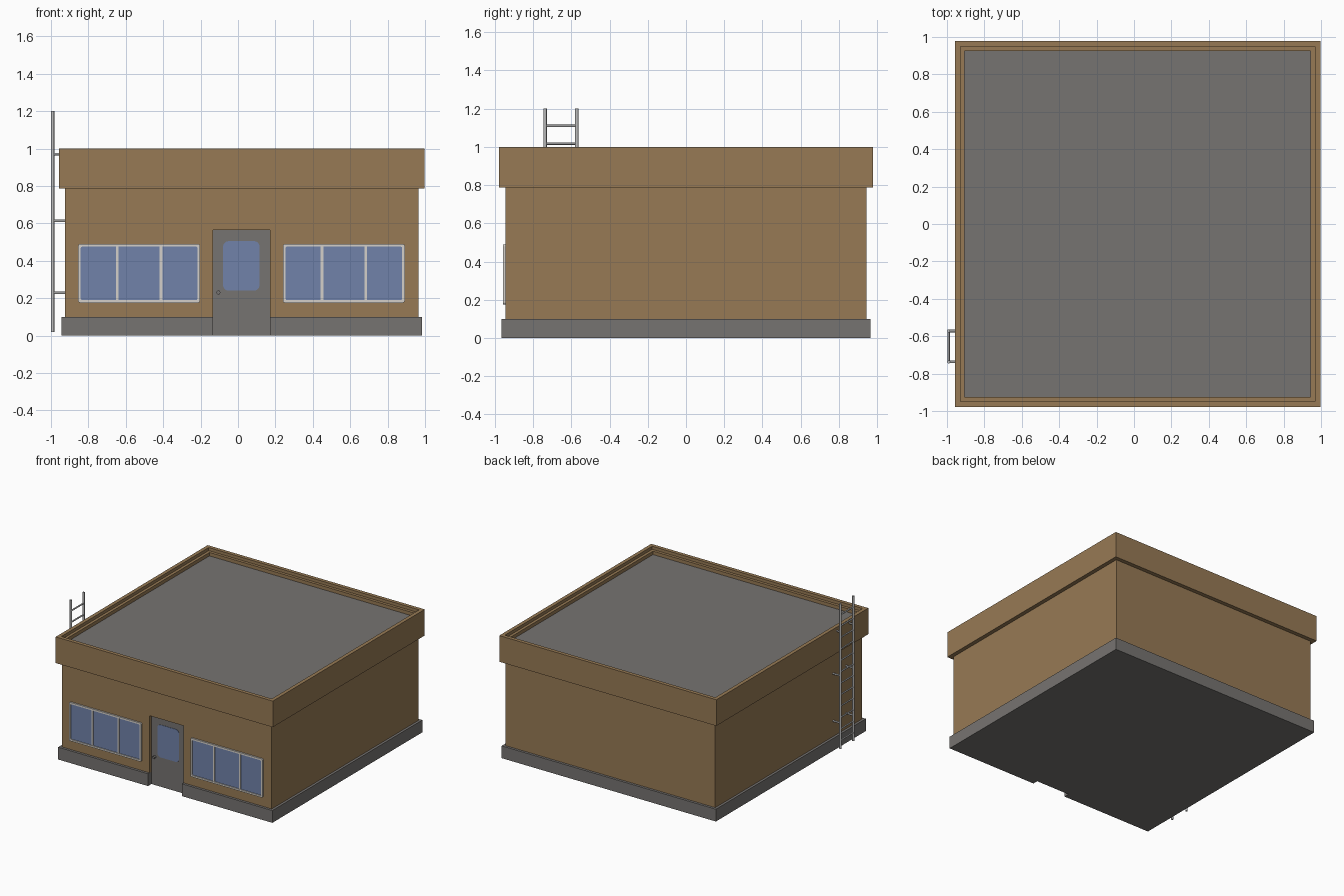
import bpy, bmesh, math
from mathutils import Vector

if "Cube" in bpy.data.objects:
    bpy.data.objects.remove(bpy.data.objects["Cube"])

CX = 0.02  # building centre in x; the ladder fills the rest on the left


def mat(name, rgb):
    m = bpy.data.materials.new(name)
    m.diffuse_color = (*rgb, 1)
    m.use_nodes = True
    m.node_tree.nodes["Principled BSDF"].inputs["Base Color"].default_value = m.diffuse_color
    return m


BROWN = mat("brown_wall", (0.31, 0.195, 0.09))
GREY = mat("grey_concrete", (0.183, 0.173, 0.165))
GLASS = mat("blue_glass", (0.165, 0.225, 0.40))
WHITE = mat("white_frame", (0.66, 0.63, 0.59))
METAL = mat("light_metal", (0.50, 0.50, 0.50))


def finish(bm, name, material):
    bmesh.ops.recalc_face_normals(bm, faces=bm.faces)
    me = bpy.data.meshes.new(name)
    bm.to_mesh(me)
    bm.free()
    me.materials.append(material)
    ob = bpy.data.objects.new(name, me)
    bpy.context.collection.objects.link(ob)
    return ob


def box(name, x0, x1, y0, y1, z0, z1, material):
    bm = bmesh.new()
    bmesh.ops.create_cube(bm, size=1)
    for v in bm.verts:
        v.co = ((x0 + x1) / 2 + v.co.x * (x1 - x0),
                (y0 + y1) / 2 + v.co.y * (y1 - y0),
                (z0 + z1) / 2 + v.co.z * (z1 - z0))
    return finish(bm, name, material)


def rounded(x0, x1, z0, z1, r, seg=5):
    pts = []
    for i, (cx, cz) in enumerate([(x1 - r, z1 - r), (x0 + r, z1 - r),
                                  (x0 + r, z0 + r), (x1 - r, z0 + r)]):
        for k in range(seg + 1):
            a = (i + k / seg) * math.pi / 2
            pts.append((cx + r * math.cos(a), cz + r * math.sin(a)))
    return pts


def plate(name, pts, y0, y1, material):
    bm = bmesh.new()
    f = bm.faces.new([bm.verts.new((x, y0, z)) for x, z in pts])
    ext = bmesh.ops.extrude_face_region(bm, geom=[f])["geom"]
    for v in ext:
        if isinstance(v, bmesh.types.BMVert):
            v.co.y = y1
    return finish(bm, name, material)


def loft(name, loops, material):
    """Joins closed loops into a ring; the last loop meets the first."""
    bm = bmesh.new()
    rows = [[bm.verts.new(p) for p in loop] for loop in loops]
    n = len(rows[0])
    for a, b in zip(rows, rows[1:] + rows[:1]):
        for i in range(n):
            j = (i + 1) % n
            bm.faces.new((a[i], a[j], b[j], b[i]))
    return finish(bm, name, material)


def tube(name, a, b, r, material, sides=8):
    a, b = Vector(a), Vector(b)
    bm = bmesh.new()
    bmesh.ops.create_cone(bm, cap_ends=True, segments=sides, radius1=r, radius2=r,
                          depth=(b - a).length)
    rot = (b - a).to_track_quat('Z', 'Y').to_matrix()
    for v in bm.verts:
        v.co = rot @ v.co + (a + b) / 2
    ob = finish(bm, name, material)
    bpy.context.view_layer.objects.active = ob
    ob.select_set(True)
    bpy.ops.object.shade_smooth_by_angle(angle=math.radians(50))
    ob.select_set(False)
    return ob


# base and walls, with the doorway cut through both
base = box("base", CX - 0.965, CX + 0.965, -0.965, 0.965, 0, 0.1, GREY)
walls = box("walls", CX - 0.945, CX + 0.945, -0.945, 0.945, 0.09, 0.94, BROWN)
DX0, DX1, DZ, DY = -0.135, 0.17, 0.565, -0.915
cutter = box("door_cutter", DX0, DX1, -1.2, DY, -0.1, DZ, BROWN)
cutter.hide_render = True
for ob in (base, walls):
    m = ob.modifiers.new("doorway", 'BOOLEAN')
    m.object, m.operation, m.solver = cutter, 'DIFFERENCE', 'EXACT'
    bpy.context.view_layer.objects.active = ob
    bpy.ops.object.modifier_apply(modifier=m.name)
bpy.data.objects.remove(cutter)

# parapet ring with a stepped inner edge
profile = [(0, 0.787), (0, 1.0), (0.03, 1.0), (0.03, 0.975),
           (0.053, 0.975), (0.053, 0.92), (0.045, 0.787)]
loops = []
for d, z in profile:
    h = 0.978 - d
    loops.append([(CX + sx * h, sy * h, z) for sx, sy in ((-1, -1), (1, -1), (1, 1), (-1, 1))])
loft("parapet", loops, BROWN)
box("roof", CX - 0.93, CX + 0.93, -0.93, 0.93, 0.93, 0.947, GREY)

# door leaf, its window and knob
box("door", DX0, DX1, DY - 0.006, DY + 0.01, 0, DZ, GREY)
plate("door_glass", rounded(-0.08, 0.115, 0.24, 0.505, 0.03), DY - 0.009, DY, GLASS)
tube("door_knob", (-0.105, DY, 0.23), (-0.105, DY - 0.025, 0.23), 0.011, GREY, 12)

# two three-pane windows
for side, x0 in (("left", -0.855), ("right", 0.24)):
    x1, z0, z1, t = x0 + 0.652, 0.175, 0.49, 0.014
    outer = rounded(x0, x1, z0, z1, 0.012)
    inner = rounded(x0 + t, x1 - t, z0 + t, z1 - t, 0.01)
    yf, yb = -0.957, -0.943
    loft(side + "_window_frame",
         [[(x, y, z) for x, z in p] for p, y in
          ((outer, yb), (outer, yf), (inner, yf), (inner, yb))], WHITE)
    plate(side + "_window_glass", rounded(x0 + 0.01, x1 - 0.01, z0 + 0.01, z1 - 0.01, 0.008),
          -0.949, -0.943, GLASS)
    for k, off in enumerate((-0.117, 0.117)):
        xm = (x0 + x1) / 2 + off
        box(f"{side}_window_mullion_{k}", xm - 0.007, xm + 0.007, -0.955, -0.944,
            z0 + 0.01, z1 - 0.01, WHITE)

# ladder on the left wall: rails, wall brackets and rungs
LX, LY = -0.991, (-0.737, -0.572)
for i, y in enumerate(LY):
    tube(f"ladder_rail_{i}", (LX, y, 0.02), (LX, y, 1.2), 0.009, METAL)
    for k, z in enumerate((0.228, 0.613)):
        tube(f"ladder_bracket_{i}_{k}", (LX, y, z), (-0.92, y, z), 0.007, METAL)
    tube(f"ladder_top_bracket_{i}", (LX, y, 0.97), (-0.955, y, 0.97), 0.007, METAL)
for k in range(12):
    z = 1.11 - k * 0.093
    tube(f"ladder_rung_{k}", (LX, LY[0], z), (LX, LY[1], z), 0.006, METAL)
